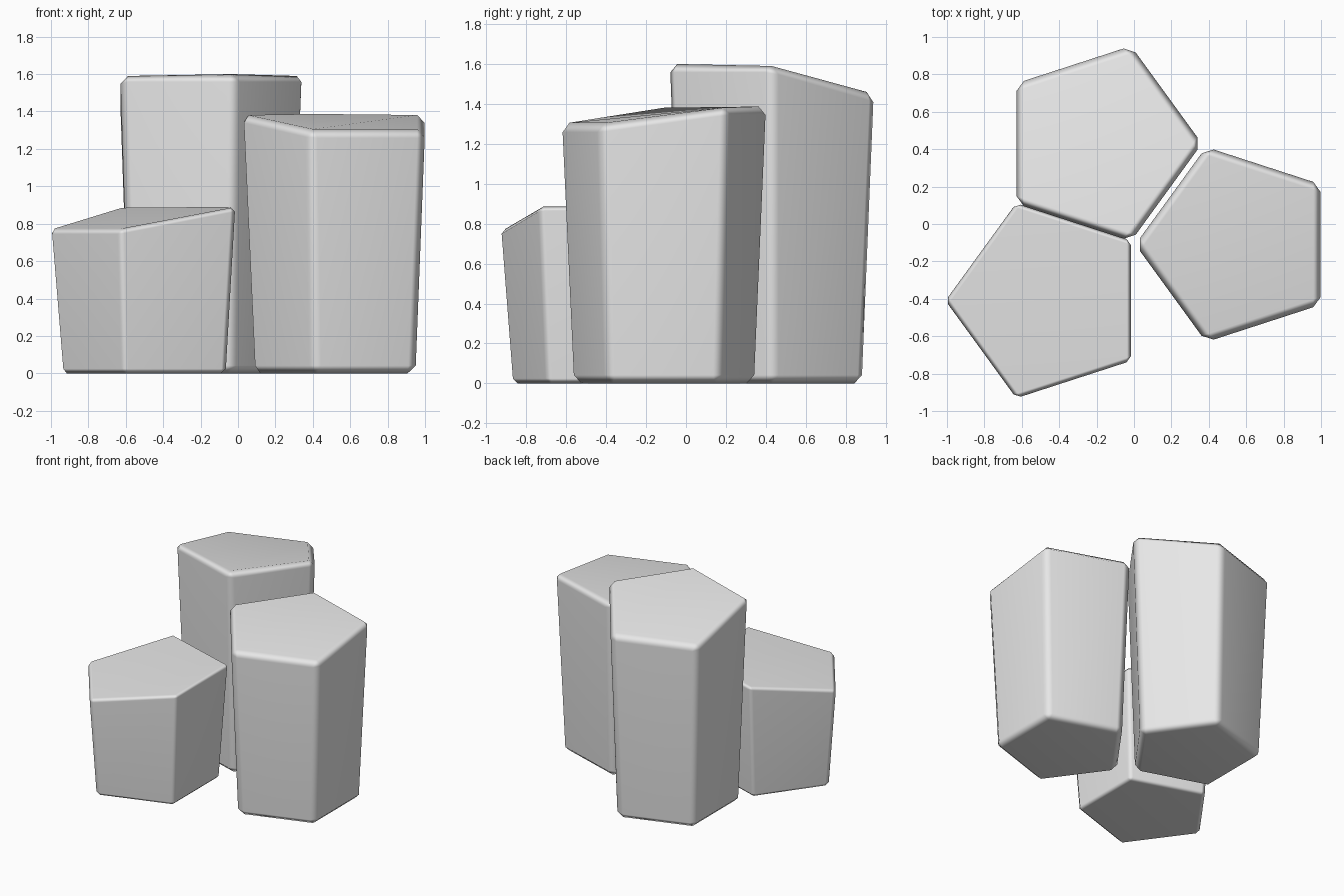
import bpy
import bmesh
from math import cos, sin, pi

cube = bpy.data.objects.get("Cube")
if cube:
    bpy.data.objects.remove(cube, do_unlink=True)

# Single stone colour
stone = bpy.data.materials.new("grey_stone")
stone.use_nodes = True
stone.diffuse_color = (0.8, 0.8, 0.8, 1)
bsdf = next(n for n in stone.node_tree.nodes if n.type == 'BSDF_PRINCIPLED')
bsdf.inputs["Base Color"].default_value = stone.diffuse_color

SIDES = 5
RADIUS = 0.55
TAPER = 0.885


def column(name, x, y, turn, high, low, low_corners, bevel):
    """Five-sided column, narrower at its foot, with one top edge dropped."""
    bm = bmesh.new()
    foot, top = [], []
    for i in range(SIDES):
        a = turn + 2 * pi * i / SIDES
        dx, dy = RADIUS * cos(a), RADIUS * sin(a)
        foot.append(bm.verts.new((dx * TAPER, dy * TAPER, 0)))
        top.append(bm.verts.new((dx, dy, low if i in low_corners else high)))
    bm.faces.new(foot[::-1])
    bm.faces.new(top)
    for i in range(SIDES):
        j = (i + 1) % SIDES
        bm.faces.new((foot[i], foot[j], top[j], top[i]))
    for f in bm.faces:
        f.smooth = True
    mesh = bpy.data.meshes.new(name)
    bm.to_mesh(mesh)
    bm.free()
    mesh.materials.append(stone)
    ob = bpy.data.objects.new(name, mesh)
    ob.location = (x, y, 0)
    bpy.context.collection.objects.link(ob)

    # Chamfered edges blended into the large flat faces
    mod = ob.modifiers.new("chamfer", 'BEVEL')
    mod.width = bevel
    mod.segments = 1
    mod.limit_method = 'NONE'
    ob.modifiers.new("soft_edges", 'WEIGHTED_NORMAL')
    return ob


column("tall_back_column", -0.185, 0.43, 0, 1.6, 1.45, (1, 2), 0.042)
column("middle_side_column", 0.555, -0.11, pi, 1.387, 1.3, (1, 2), 0.042)
column("short_front_column", -0.46, -0.41, pi, 0.89, 0.77, (0, 1), 0.025)
